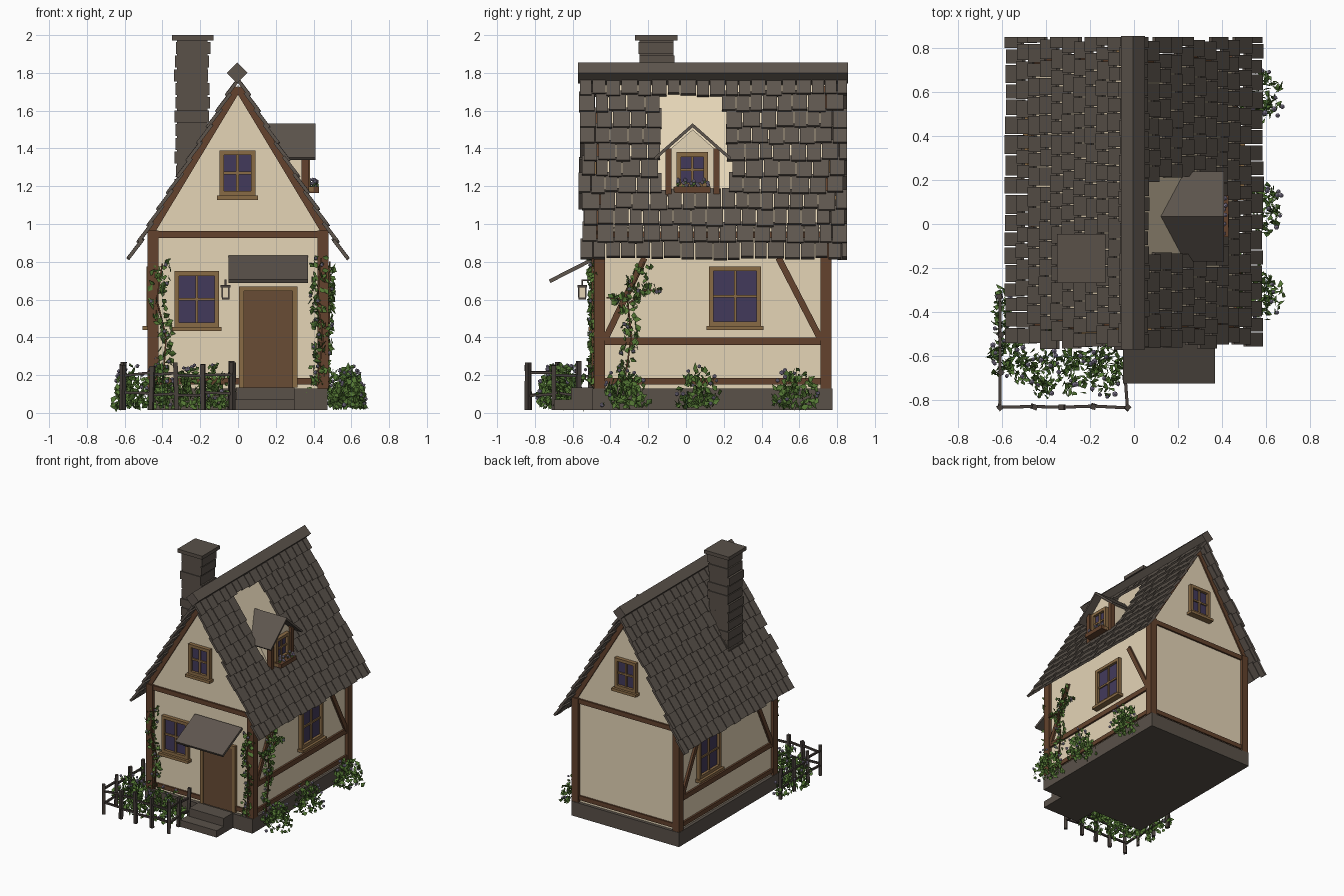
import bpy, bmesh, math, random
from mathutils import Matrix, Vector

random.seed(7)
U = random.uniform


def colour(name, r, g, b):
    m = bpy.data.materials.new(name)
    m.diffuse_color = (r, g, b, 1)
    return m


PLASTER = colour("cream plaster", 0.78, 0.66, 0.47)
TIMBER = colour("brown timber", 0.125, 0.055, 0.026)
DOOR = colour("door brown", 0.14, 0.072, 0.035)
FRAME = colour("tan frame", 0.25, 0.145, 0.06)
GLASS = colour("purple glass", 0.055, 0.042, 0.105)
SLATE = colour("grey slate", 0.112, 0.092, 0.076)
STONE = colour("dark stone", 0.10, 0.082, 0.066)
LEAF = colour("leaf green", 0.09, 0.19, 0.035)
FLOWER = colour("lavender flower", 0.33, 0.29, 0.42)
DARK = colour("weathered dark wood", 0.065, 0.052, 0.045)


def finish(bm, name, mat):
    me = bpy.data.meshes.new(name)
    bm.to_mesh(me)
    bm.free()
    me.materials.append(mat)
    ob = bpy.data.objects.new(name, me)
    bpy.context.collection.objects.link(ob)
    return ob


def add_box(bm, lo, hi, frame=Matrix()):
    lo, hi = Vector(lo), Vector(hi)
    size = Matrix.Diagonal((*(hi - lo), 1))
    bmesh.ops.create_cube(bm, size=1, matrix=frame @ Matrix.Translation((lo + hi) / 2) @ size)


def boxes(name, mat, items, frame=Matrix()):
    bm = bmesh.new()
    for lo, hi in items:
        add_box(bm, lo, hi, frame)
    return finish(bm, name, mat)


def add_beam(bm, p, q, w):
    p, q = Vector(p), Vector(q)
    rot = (q - p).to_track_quat('Z', 'Y').to_matrix().to_4x4()
    add_box(bm, (-w / 2, -w / 2, 0), (w / 2, w / 2, (q - p).length), Matrix.Translation(p) @ rot)


def prism(name, mat, pts, depth, frame=Matrix()):
    """Extrude an x-z outline along y."""
    bm = bmesh.new()
    y0, y1 = depth
    f = bm.faces.new([bm.verts.new((x, y0, z)) for x, z in pts])
    new = bmesh.ops.extrude_face_region(bm, geom=[f])["geom"]
    bmesh.ops.translate(bm, vec=(0, y1 - y0, 0), verts=[v for v in new if isinstance(v, bmesh.types.BMVert)])
    bmesh.ops.recalc_face_normals(bm, faces=bm.faces)
    bm.transform(frame)
    return finish(bm, name, mat)


def window(name, pos, w, h, turn):
    """Framed four-pane window; pos is bottom centre on the wall."""
    fr = Matrix.Translation(pos) @ Matrix.Rotation(math.radians(turn), 4, 'Z')
    a, t = w / 2, 0.024
    boxes(name + "_frame", FRAME, [
        ((-a, -0.03, 0), (-a + t, 0.01, h)), ((a - t, -0.03, 0), (a, 0.01, h)),
        ((-a + t, -0.03, h - t), (a - t, 0.01, h)), ((-a + t, -0.03, 0), (a - t, 0.01, t)),
        ((-0.007, -0.02, t), (0.007, 0.005, h - t)), ((-a + t, -0.019, h / 2 - 0.007), (a - t, 0.005, h / 2 + 0.007)),
        ((-a - 0.014, -0.05, -0.022), (a + 0.014, 0.01, 0))], fr)
    boxes(name + "_glass", GLASS, [((-a + t, -0.009, t), (a - t, 0.006, h - t))], fr)


# Base, steps and walls
boxes("foundation", STONE, [((-0.48, -0.495, 0.015), (0.475, 0.775, 0.13))])
boxes("steps", STONE, [((-0.025, -0.70, 0.015), (0.30, -0.49, 0.07)), ((-0.01, -0.61, 0.07), (0.30, -0.49, 0.135))])
prism("walls", PLASTER, [(-0.455, 0.125), (0.455, 0.125), (0.455, 0.985), (0, 1.735), (-0.455, 0.985)], (-0.465, 0.75))

# Timber framing
bm = bmesh.new()
for s in (-1, 1):
    for y in (-0.457, 0.742):
        add_box(bm, (s * 0.449 - 0.029, y - 0.029, 0.13), (s * 0.449 + 0.029, y + 0.029, 0.965))
        add_beam(bm, (s * 0.462, y, 0.955), (0, y, 1.722), 0.038)
    for z0, z1 in ((0.15, 0.185), (0.36, 0.40), (0.925, 0.96)):
        add_box(bm, (s * 0.455 - 0.015, -0.43, z0), (s * 0.455 + 0.015, 0.715, z1))
    add_beam(bm, (s * 0.455, -0.43, 0.385), (s * 0.455, -0.22, 0.82), 0.034)
    add_beam(bm, (s * 0.455, 0.715, 0.385), (s * 0.455, 0.49, 0.82), 0.034)
for y in (-0.462, 0.747):
    add_box(bm, (-0.42, y - 0.017, 0.925), (0.42, y + 0.017, 0.962))
add_box(bm, (-0.42, -0.478, 0.15), (0.01, -0.455, 0.185))
add_box(bm, (0.31, -0.478, 0.15), (0.42, -0.455, 0.185))
add_box(bm, (-0.42, 0.735, 0.15), (0.42, 0.763, 0.185))
finish(bm, "timber_frame", TIMBER)

# Door, canopy and lantern
boxes("door", DOOR, [((0.032, -0.482, 0.135), (0.288, -0.46, 0.645))])
boxes("door_frame", FRAME, [((0.005, -0.49, 0.135), (0.032, -0.46, 0.67)), ((0.288, -0.49, 0.135), (0.315, -0.46, 0.67)),
                            ((0.032, -0.49, 0.645), (0.288, -0.46, 0.67))])
tilt = Matrix.Translation((0.16, -0.49, 0.815)) @ Matrix.Rotation(math.radians(27), 4, 'X')
boxes("door_canopy", SLATE, [((-0.21, -0.26, -0.01), (0.21, 0.02, 0.01))], tilt)
boxes("lantern_frame", DARK, [((-0.092, -0.575, 0.665), (-0.04, -0.523, 0.678)), ((-0.086, -0.569, 0.60), (-0.046, -0.529, 0.612)),
                              ((-0.071, -0.554, 0.678), (-0.061, -0.544, 0.705)), ((-0.071, -0.554, 0.697), (-0.061, -0.46, 0.707))]
      + [((x - 0.004, y - 0.004, 0.61), (x + 0.004, y + 0.004, 0.667)) for x in (-0.084, -0.048) for y in (-0.567, -0.531)])
boxes("lantern_glass", PLASTER, [((-0.082, -0.565, 0.612), (-0.05, -0.533, 0.665))])

# Windows
window("front_window", (-0.218, -0.465, 0.455), 0.235, 0.295, 0)
window("front_gable_window", (-0.003, -0.465, 1.15), 0.19, 0.24, 0)
window("back_gable_window", (-0.003, 0.75, 1.15), 0.19, 0.24, 180)
window("right_window", (0.455, 0.26, 0.46), 0.275, 0.315, 90)
window("left_window", (-0.455, 0.38, 0.46), 0.275, 0.315, -90)

# Roof shingles, leaving a gap around the dormer
bm = bmesh.new()
ANGLE = math.atan(1.66)
down = Vector((math.cos(ANGLE), 0, -math.sin(ANGLE)))
for side in (1, -1):
    for row in range(11):
        z = 0.81 + 0.0865 * row
        base = Vector(((1.75 - z) / 1.66, 0, z))
        y = -0.555 + U(-0.02, 0.02)
        while y < 0.83:
            w = min(U(0.065, 0.098), 0.855 - y)
            mid = y + w / 2
            if not (side > 0 and 4 <= row <= 9 and abs(mid - 0.045) < (0.185 if row < 7 else 0.165)):
                tip = base + down * U(-0.008, 0.008)
                # local x runs up the slope, z points out of the roof
                fr = Matrix.Translation((tip.x, 0, tip.z)) @ Matrix.Rotation(ANGLE + math.pi, 4, 'Y')
                fr = fr @ Matrix.Rotation(math.pi, 4, 'X') @ Matrix.Translation((0, 0, 0.012)) @ Matrix.Rotation(0.11, 4, 'Y')
                if side < 0:
                    fr = Matrix.Diagonal((-1, 1, 1, 1)) @ fr
                L = 0.125 if row < 10 else 0.095
                # the pi turn about x flips y, so mirror it back
                add_box(bm, (0, -y - w + 0.003, -0.004), (L, -y - 0.003, 0.014), fr)
            y += w
bmesh.ops.recalc_face_normals(bm, faces=bm.faces)
finish(bm, "roof_shingles", SLATE)
r = Matrix.Translation((-0.005, 0, 1.80)) @ Matrix.Rotation(math.pi / 4, 4, 'Y')
boxes("ridge_beam", SLATE, [((-0.039, -0.573, -0.039), (0.039, 0.857, 0.039))], r)

# Chimney of stacked courses
courses = [((-0.322, -0.247, 1.08), (-0.162, -0.067, 1.98))]
for i in range(12):
    z, j, k = 1.103 + i * 0.0725, U(-0.006, 0.006), U(-0.005, 0.005)
    courses.append(((-0.333 + j, -0.25 + k, z), (-0.152 + j, -0.065 + k, z + 0.063)))
courses.append(((-0.35, -0.27, 1.972), (-0.13, -0.045, 2.0)))
boxes("chimney", STONE, courses)

# Dormer: outline across y, turned to face right
face = Matrix.Translation((0, 0.035, 0)) @ Matrix.Rotation(math.pi / 2, 4, 'Z')
prism("dormer_walls", PLASTER, [(-0.125, 1.14), (0.125, 1.14), (0.125, 1.39), (0, 1.50), (-0.125, 1.39)], (-0.35, -0.14), face)
boxes("dormer_posts", TIMBER, [((s * 0.127 - 0.016, -0.375, 1.145), (s * 0.127 + 0.016, -0.335, 1.40)) for s in (-1, 1)], face)
prism("dormer_roof", SLATE, [(-0.205, 1.352), (-0.195, 1.34), (0, 1.512), (0.195, 1.34), (0.205, 1.352), (0, 1.533)],
      (-0.41, -0.11), face)
window("dormer_window", (0.35, 0.033, 1.195), 0.168, 0.185, 90)
boxes("flower_box", TIMBER, [((0.365, -0.06, 1.165), (0.43, 0.13, 1.198))])

# Fence around the front garden
bm = bmesh.new()
runs = [[(-0.61, -0.33), (-0.612, -0.50), (-0.61, -0.68), (-0.612, -0.835)],
        [(-0.612, -0.835), (-0.46, -0.832), (-0.325, -0.835), (-0.185, -0.83), (-0.03, -0.838)],
        [(-0.03, -0.838), (-0.04, -0.70), (-0.04, -0.57)]]
for run in runs:
    for i, (x, y) in enumerate(run):
        if i or run is runs[0]:
            add_beam(bm, (x, y, 0.015), (x + U(-0.008, 0.008), y + U(-0.006, 0.006), U(0.245, 0.275)), 0.024)
    for (x0, y0), (x1, y1) in zip(run, run[1:]):
        for z in (0.10, 0.205):
            add_beam(bm, (x0, y0, z + U(-0.012, 0.012)), (x1, y1, z + U(-0.012, 0.012)), 0.014)
finish(bm, "fence", DARK)

# Plants
leaves, blooms, stems = bmesh.new(), bmesh.new(), bmesh.new()


def leaf(p, size):
    rot = Matrix.Rotation(U(0, 6.28), 4, 'Z') @ Matrix.Rotation(U(-0.7, 0.7), 4, 'X') @ Matrix.Rotation(U(0, 6.28), 4, 'Y')
    m = Matrix.Translation(p) @ rot
    v = [leaves.verts.new(m @ (Vector(c) * size)) for c in
         ((0, 0, -0.55), (0.4, 0.12, -0.1), (0, 0, 0.6), (-0.4, 0.12, -0.1))]
    leaves.faces.new(v[:3])
    leaves.faces.new((v[0], v[2], v[3]))


def bloom(p, radius):
    bmesh.ops.create_icosphere(blooms, subdivisions=1, radius=radius, matrix=Matrix.Translation(p))


def bush(x, y, rx, ry, h, n):
    for i in range(n):
        d = Vector((random.gauss(0, 1), random.gauss(0, 1), abs(random.gauss(0, 1)))).normalized() * U(0.45, 1)
        leaf((x + d.x * rx, y + d.y * ry, 0.03 + d.z * h), U(0.03, 0.045))
        if i % 14 == 0:
            d.normalize()
            bloom((x + d.x * rx, y + d.y * ry, 0.04 + d.z * h), U(0.009, 0.014))


def vine(pts, spread, n):
    pts = [Vector(p) for p in pts]
    for a, b in zip(pts, pts[1:]):
        add_beam(stems, a, b, 0.008)
        for i in range(n):
            p = a.lerp(b, U(0, 1)) + Vector([U(-s, s) for s in spread])
            leaf(p, U(0.028, 0.045))
            if i % 12 == 0:
                bloom(p, 0.011)


for x, y in ((-0.57, -0.60), (-0.42, -0.68), (-0.26, -0.66), (-0.12, -0.66)):
    bush(x, y, 0.10, 0.13, 0.23, 130)
bush(-0.60, -0.40, 0.05, 0.13, 0.20, 60)
for y in (-0.32, 0.07, 0.58):
    bush(0.575, y, 0.11, 0.125, 0.22, 150)
vine([(-0.40, -0.49, 0.14), (-0.38, -0.49, 0.40), (-0.43, -0.495, 0.60), (-0.40, -0.495, 0.79)], (0.05, 0.02, 0.02), 34)
vine([(0.42, -0.495, 0.14), (0.45, -0.495, 0.40), (0.42, -0.495, 0.60), (0.44, -0.495, 0.82)], (0.045, 0.02, 0.02), 42)
vine([(0.48, -0.33, 0.13), (0.48, -0.29, 0.40), (0.485, -0.31, 0.60), (0.485, -0.22, 0.80)], (0.02, 0.045, 0.02), 36)
vine([(0.485, -0.30, 0.58), (0.485, -0.22, 0.65), (0.485, -0.13, 0.65)], (0.02, 0.03, 0.025), 16)
vine([(0.485, -0.31, 0.60), (0.485, -0.42, 0.61)], (0.02, 0.03, 0.025), 18)
for i in range(16):
    p = Vector((U(0.375, 0.42), U(-0.05, 0.12), U(1.20, 1.235)))
    bloom(p, 0.011)
    leaf(p - Vector((0, 0, 0.012)), 0.025)
finish(leaves, "leaves", LEAF)
finish(blooms, "flowers", FLOWER)
finish(stems, "vine_stems", TIMBER)
